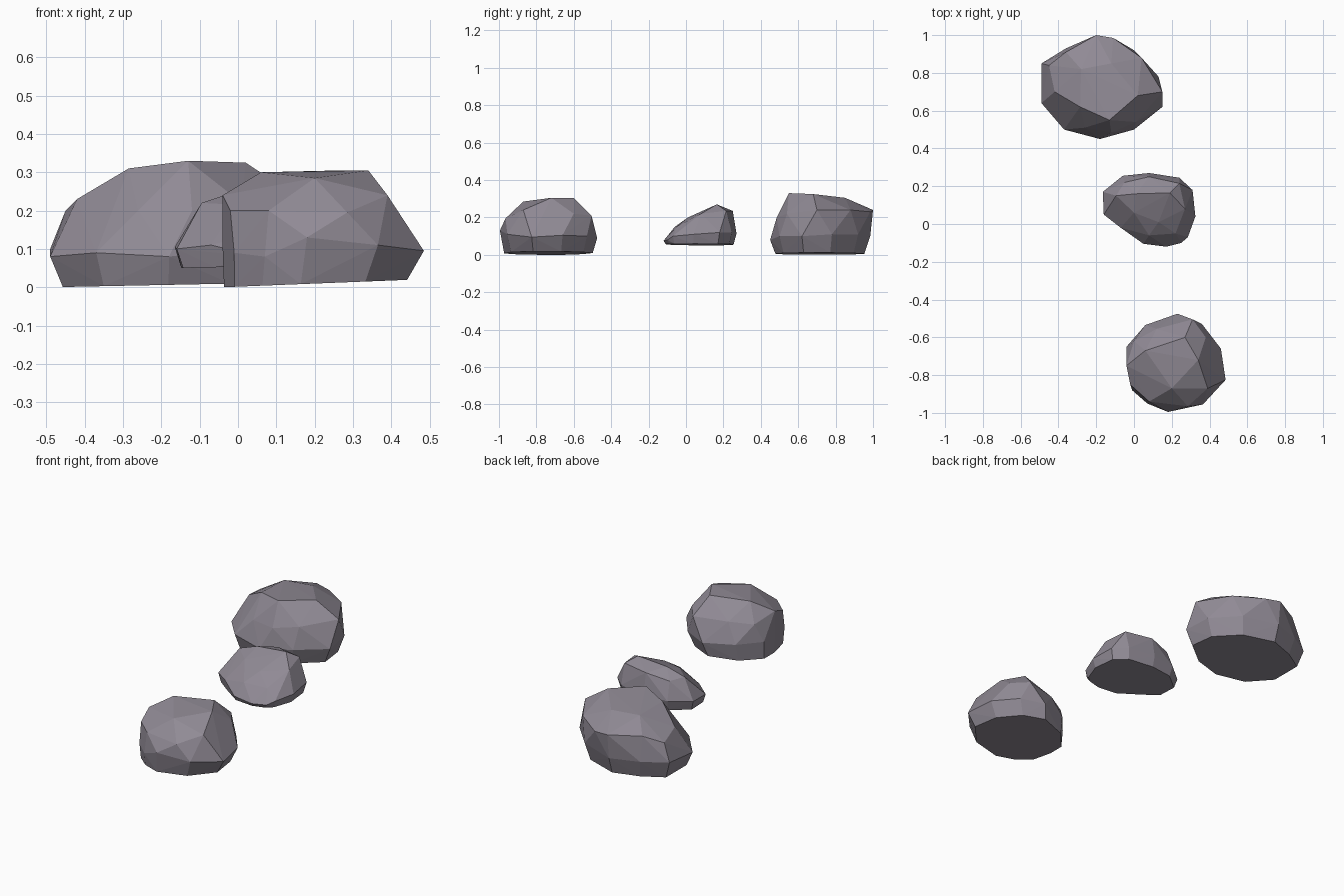
import bpy, bmesh

stone = bpy.data.materials.new("stone")
stone.diffuse_color = (0.28, 0.255, 0.30, 1)


def rock(name, waist, crown, pivot, shrink, base_z, tilt):
    """Faceted boulder: hull of a crown, a waist ring and a flat base drawn in from the waist."""
    px, py = pivot
    left = min(p[0] for p in waist)
    base = []
    for x, y, z in waist:
        bx = px + (x - px) * shrink
        base.append((bx, py + (y - py) * shrink, base_z + tilt * max(0, bx - left)))
    bm = bmesh.new()
    for p in base + waist + crown:
        bm.verts.new(p)
    bmesh.ops.convex_hull(bm, input=bm.verts[:])
    loose = [v for v in bm.verts if not v.link_faces]
    bmesh.ops.delete(bm, geom=loose, context='VERTS')
    bmesh.ops.recalc_face_normals(bm, faces=bm.faces[:])
    mesh = bpy.data.meshes.new(name)
    bm.to_mesh(mesh)
    bm.free()
    mesh.materials.append(stone)
    bpy.context.collection.objects.link(bpy.data.objects.new(name, mesh))


# Large boulder at the back
rock("back_rock",
     [(-.49, .85, .10), (-.49, .64, .08), (-.37, .50, .09), (-.18, .45, .08),
      (0, .50, .10), (.15, .62, .10), (.13, .78, .11), (0, .92, .11),
      (-.20, .985, .10), (-.36, .93, .10)],
     [(-.20, 1.0, .24), (-.11, .985, .23), (.04, .88, .24), (.15, .70, .24),
      (.02, .68, .325), (-.13, .55, .33), (-.285, .62, .31), (-.12, .85, .305),
      (-.28, .82, .305), (-.36, .91, .24), (-.42, .70, .23), (-.26, .51, .20),
      (-.12, .485, .20), (.01, .54, .22), (-.45, .84, .20)],
     (-.19, .70), .89, 0, .02)

# Small stone in the middle
rock("middle_rock",
     [(-.165, .17, .105), (-.16, .05, .10), (-.07, -.02, .11), (.05, -.105, .08),
      (.17, -.12, .075), (.25, -.10, .08), (.285, -.07, .10), (.325, .04, .11),
      (.31, .18, .12), (.24, .245, .12), (.08, .27, .115), (-.06, .255, .11)],
     [(-.095, .15, .22), (0, .06, .215), (.13, .01, .20), (.22, -.05, .15),
      (.08, -.06, .15), (.01, .16, .255), (.19, .165, .27), (.27, .08, .22),
      (.24, .215, .235), (.08, .25, .235), (-.05, .22, .21)],
     (.08, .05), .93, .05, .02)

# Medium boulder at the front
rock("front_rock",
     [(-.04, -.65, .10), (.06, -.535, .10), (.23, -.475, .09), (.36, -.53, .10),
      (.46, -.66, .105), (.485, -.825, .095), (.365, -.955, .11), (.18, -.995, .13),
      (.07, -.95, .08), (-.01, -.88, .09), (-.04, -.75, .10)],
     [(-.04, -.75, .24), (.06, -.67, .30), (.27, -.60, .305), (.34, -.72, .305),
      (.20, -.87, .285), (.39, -.87, .24), (.285, -.965, .195), (.08, -.94, .20),
      (.12, -.555, .21), (.31, -.505, .21), (.38, -.60, .22), (0, -.62, .20),
      (-.02, -.85, .20)],
     (0, -.74), .91, 0, .04)
